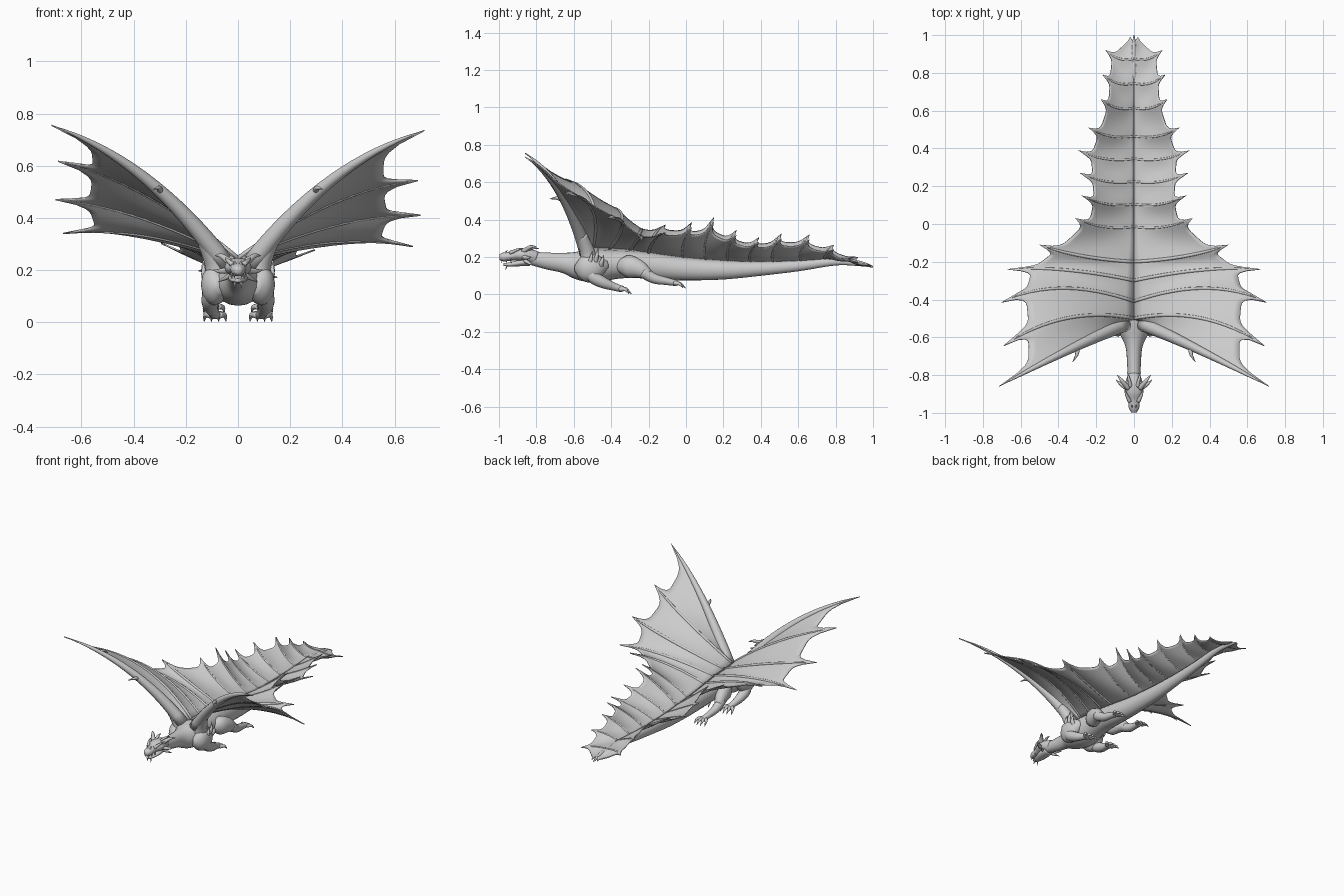
import bpy, bmesh, math
from mathutils import Vector

if "Cube" in bpy.data.objects:
    bpy.data.objects.remove(bpy.data.objects["Cube"], do_unlink=True)

stone = bpy.data.materials.new("pale grey")
stone.use_nodes = True
stone.diffuse_color = (0.6, 0.6, 0.6, 1)
stone.node_tree.nodes["Principled BSDF"].inputs["Base Color"].default_value = (0.6, 0.6, 0.6, 1)


def finish(name, bm, mirror):
    bmesh.ops.recalc_face_normals(bm, faces=bm.faces)
    mesh = bpy.data.meshes.new(name)
    bm.to_mesh(mesh)
    bm.free()
    mesh.materials.append(stone)
    for p in mesh.polygons:
        p.use_smooth = True
    ob = bpy.data.objects.new(name, mesh)
    bpy.context.collection.objects.link(ob)
    if mirror:
        ob.modifiers.new("mirror", 'MIRROR')
    return ob


def spline(pts, n):
    """Catmull-Rom resampling of tuples of any length."""
    out = []
    for i in range(len(pts) - 1):
        a, b, c, d = pts[max(i - 1, 0)], pts[i], pts[i + 1], pts[min(i + 2, len(pts) - 1)]
        for k in range(n):
            t = k / n
            out.append([0.5 * (2 * q + (r - p) * t + (2 * p - 5 * q + 4 * r - s) * t * t
                               + (3 * q - p - 3 * r + s) * t ** 3)
                        for p, q, r, s in zip(a, b, c, d)])
    return out + [list(pts[-1])]


def loft(name, pts, n=5, sides=12, mirror=True):
    """Tube through (x, y, z, half width, half height) stations."""
    pts = spline([p if len(p) > 4 else (*p, p[3]) for p in pts], n)
    bm = bmesh.new()
    rings = []
    for i, p in enumerate(pts):
        t = Vector(pts[min(i + 1, len(pts) - 1)][:3]) - Vector(pts[max(i - 1, 0)][:3])
        side = t.cross(Vector((0, 0, 1)))
        side = side.normalized() if side.length > 1e-5 else Vector((1, 0, 0))
        up = side.cross(t).normalized()
        w, h = max(p[3], 0.001), max(p[4], 0.001)
        rings.append([bm.verts.new(Vector(p[:3]) + side * w * math.cos(a) + up * h * math.sin(a))
                      for a in (2 * math.pi * k / sides for k in range(sides))])
    for r, s in zip(rings, rings[1:]):
        for k in range(sides):
            j = (k + 1) % sides
            bm.faces.new((r[k], r[j], s[j], s[k]))
    bm.faces.new(rings[0])
    bm.faces.new(rings[-1])
    return finish(name, bm, mirror)


def spike(name, base, tip, r, bend=(0, 0, 0)):
    mid = [(a + b) / 2 + c for a, b, c in zip(base, tip, bend)]
    return loft(name, [(*base, r), (*mid, r * 0.65), (*tip, 0.001)], 4, 8)


# Neck, trunk and tail: y, z, half width, half height
body = [(-.86, .2, .03, .032), (-.75, .18, .036, .044), (-.65, .168, .045, .055),
        (-.57, .155, .08, .078), (-.48, .153, .1, .09), (-.38, .16, .085, .078),
        (-.28, .16, .072, .072), (-.15, .148, .06, .068), (0, .135, .05, .06),
        (.2, .13, .042, .05), (.4, .137, .032, .037), (.6, .152, .024, .028),
        (.8, .175, .016, .02), (.93, .165, .012, .014), (1, .147, .003, .004)]
loft("body", [(0, *s) for s in body], 6, 20, False)


def back_height(y):
    for a, b in zip(body, body[1:]):
        if a[0] <= y <= b[0]:
            t = (y - a[0]) / (b[0] - a[0])
            return (a[1] + a[3]) * (1 - t) + (b[1] + b[3]) * t
    return body[-1][1]


# Wing and tail ribs: root, middle, tip and how far the tip banks sideways
ribs = [((.05, -.53, .22), (.36, -.675, .55), (.715, -.86, .745), .01),
        ((0, -.5, .245), (.36, -.5, .475), (.69, -.645, .58), .037),
        ((0, -.41, .24), (.38, -.34, .39), (.7, -.415, .44), .03),
        ((0, -.3, .235), (.35, -.245, .32), (.67, -.24, .315), .025),
        ((0, -.2, .22), (.27, -.17, .305), (.5, -.11, .35), .02)]
for x, y, z in [(.31, .03, .37), (.275, .15, .4), (.285, .27, .33), (.295, .39, .29), (.24, .51, .31),
                (.175, .66, .305), (.165, .79, .25), (.15, .92, .185)]:
    ry = y - 0.045
    rz = back_height(ry)
    ribs.append(((0, ry, rz), (x * .52, y - .045, (rz + z) / 2), (x, y, z), .013))
ribs.append(((0, .955, .165), (.01, .975, .16), (.02, .99, .15), 0))


def on_rib(rib, t, side):
    r, m, e = (Vector(p) for p in rib[:3])
    c = 2 * m - (r + e) / 2
    p = r * (1 - t) ** 2 + c * 2 * t * (1 - t) + e * t * t
    return Vector((p.x * side, p.y, p.z - side * rib[3] * t))


STEPS, ROWS = 12, 14
for side, label in ((1, "left"), (-1, "right")):
    # Scalloped skin stretched between the ribs
    bm = bmesh.new()
    columns = []
    for i, (a, b) in enumerate(zip(ribs, ribs[1:])):
        depth = 0.21 if i < 5 else 0.25
        for k in range(STEPS + (i == len(ribs) - 2)):
            u = k / STEPS
            reach = 1 - depth * (1 - abs(2 * u - 1) ** 5)
            col = []
            for j in range(ROWS + 1):
                t = reach * j / ROWS
                p = on_rib(a, t, side).lerp(on_rib(b, t, side), u)
                p.z -= 0.012 * math.sin(math.pi * u) * math.sin(math.pi * t)
                col.append(bm.verts.new(p))
            columns.append(col)
    for c, d in zip(columns, columns[1:]):
        for j in range(ROWS):
            bm.faces.new((c[j], c[j + 1], d[j + 1], d[j]))
    skin = finish(label + "_wing_and_tail_skin", bm, False)
    thick = skin.modifiers.new("thickness", 'SOLIDIFY')
    thick.thickness, thick.offset = 0.006, 0

    # Bones along the ribs, the leading one forming the arm
    for i, rib in enumerate(ribs[:-1]):
        def radius(t):
            if i == 0:
                return 0.028 * (1 - t) ** 1.5 + 0.012 * (1 - t ** 5)
            return (0.009 if i < 5 else 0.006) * (1 - t ** 5)
        loft(label + ("_wing_arm" if i == 0 else "_rib_bone"),
             [(*on_rib(rib, k / 16, side), radius(k / 16)) for k in range(17)], 1, 10, False)
spike("wing_thumb", (.3, -.65, .5), (.325, -.73, .51), .014, (-.01, 0, .01))

# Shoulder, front leg and elbow fins
loft("shoulder", [(.06, -.58, .14, .03), (.085, -.54, .14, .052, .075),
                  (.092, -.48, .15, .046, .07), (.08, -.42, .16, .02)])
loft("upper_arm_base", [(.08, -.52, .14, .05), (.085, -.525, .22, .042), (.13, -.56, .32, .03)])
loft("front_leg", [(.09, -.52, .13, .042), (.105, -.49, .09, .036), (.105, -.44, .062, .03),
                   (.095, -.38, .04, .021), (.088, -.34, .028, .024, .017)])
for y, z in ((-.52, .23), (-.49, .25), (-.46, .21)):
    spike("elbow_fin", (.1, y, .14), (.13, y + .02, z), .018, (.015, 0, 0))

# Hind leg trailing back
loft("hind_thigh", [(.05, -.36, .15, .03), (.075, -.31, .15, .048, .06), (.095, -.25, .135, .04, .048),
                    (.105, -.2, .105, .028)])
loft("hind_shank", [(.105, -.23, .12, .032), (.105, -.17, .085, .027), (.1, -.1, .07, .02),
                    (.092, -.05, .06, .022, .016)])

# Toes with claws
for k in range(4):
    s = k - 1.5
    spike("front_toe", (.088 + s * .01, -.35, .028), (.088 + s * .028, -.285 - abs(s) * .012, .002),
          .015, (s * .005, 0, .012))
    spike("hind_toe", (.092 + s * .01, -.06, .06), (.092 + s * .026, .005 - abs(s) * .012, .033),
          .013, (s * .005, 0, .01))

# Skull and open lower jaw
loft("skull", [(0, -.998, .2, .014, .014), (0, -.975, .2, .027, .024), (0, -.93, .206, .033, .025),
               (0, -.89, .211, .05, .033), (0, -.85, .208, .049, .038), (0, -.8, .193, .033, .038)],
     5, 16, False)
loft("lower_jaw", [(0, -.975, .16, .012, .007), (0, -.94, .16, .025, .012), (0, -.89, .168, .037, .018),
                   (0, -.84, .178, .034, .026)], 5, 14, False)

# Horns, brows, cheek frill, teeth and chin spikes
spike("main_horn", (.03, -.87, .23), (.088, -.8, .255), .015, (.005, .005, .012))
spike("crown_horn", (.018, -.86, .235), (.035, -.785, .245), .012, (0, 0, .008))
spike("cheek_horn", (.035, -.87, .2), (.095, -.825, .2), .014, (.005, 0, -.004))
spike("jaw_horn", (.028, -.86, .18), (.075, -.82, .155), .012)
spike("brow", (.022, -.94, .222), (.05, -.87, .248), .011, (.004, 0, .003))
spike("nose_horn", (.01, -.975, .212), (.012, -.955, .236), .008)
spike("chin_spike", (.01, -.955, .16), (.014, -.965, .13), .006)
for k in range(3):
    y = -.985 + k * .025
    spike("tooth", (.014 + k * .006, y, .19), (.014 + k * .006, y, .168), .004)
